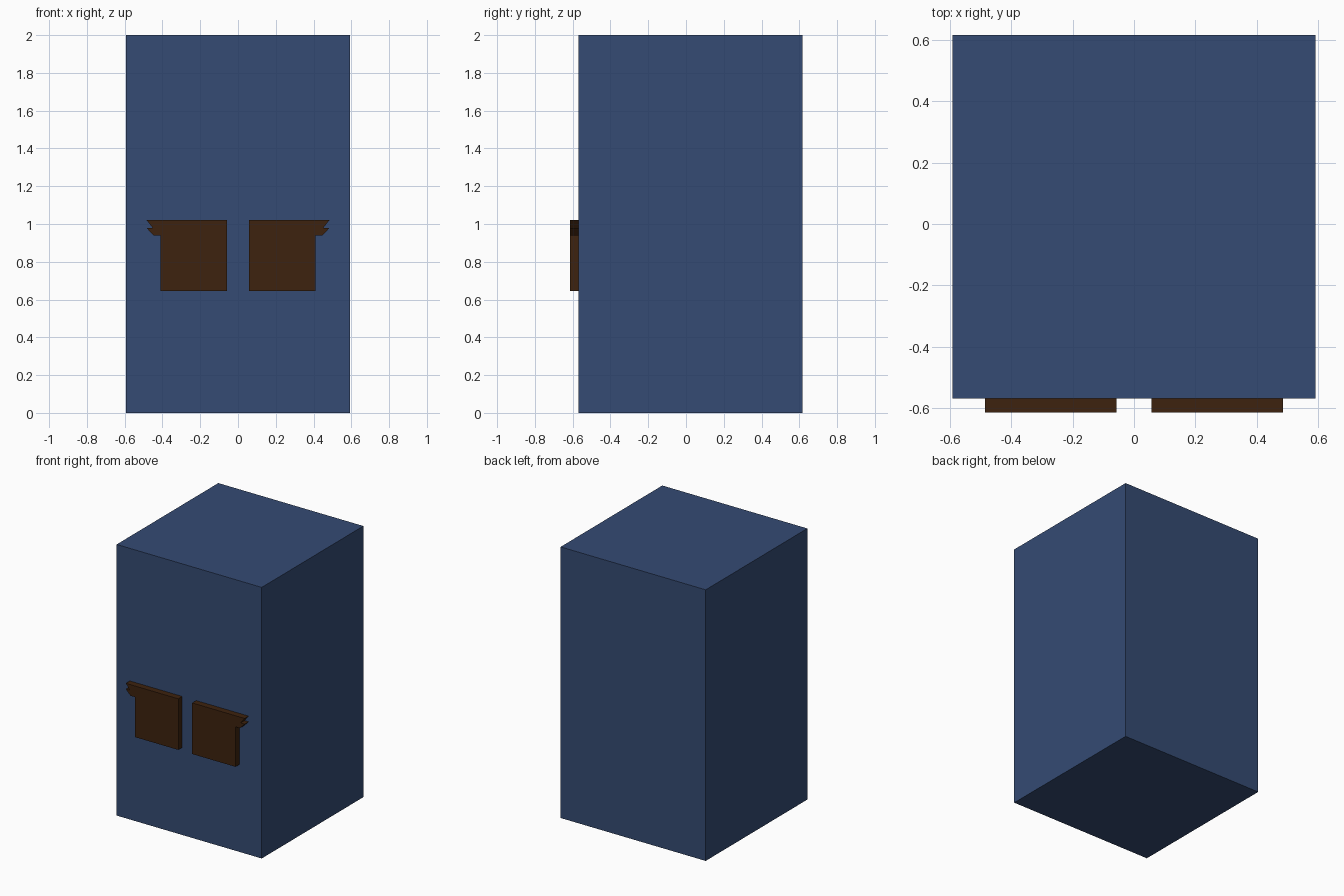
import bpy, bmesh

if "Cube" in bpy.data.objects:
    bpy.data.objects.remove(bpy.data.objects["Cube"])


def material(name, rgb):
    m = bpy.data.materials.new(name)
    m.diffuse_color = (*rgb, 1.0)
    m.use_nodes = True
    m.node_tree.nodes["Principled BSDF"].inputs["Base Color"].default_value = m.diffuse_color
    return m


def extruded(name, profile, y0, y1, mat):
    """Extrude an (x, z) profile from y0 to y1."""
    bm = bmesh.new()
    face = bm.faces.new([bm.verts.new((x, y0, z)) for x, z in profile])
    new = bmesh.ops.extrude_face_region(bm, geom=[face])["geom"]
    for v in new:
        if isinstance(v, bmesh.types.BMVert):
            v.co.y = y1
    bmesh.ops.recalc_face_normals(bm, faces=bm.faces[:])
    mesh = bpy.data.meshes.new(name)
    bm.to_mesh(mesh)
    bm.free()
    mesh.materials.append(mat)
    ob = bpy.data.objects.new(name, mesh)
    bpy.context.collection.objects.link(ob)
    return ob


blue = material("dark blue", (0.035, 0.070, 0.172))
brown = material("dark brown", (0.047, 0.016, 0.0044))

# Main block
H = 0.592
extruded("body", [(-H, 0), (H, 0), (H, 2), (-H, 2)], -0.569, 0.616, blue)

# Pair of raised front plates with notched outer corners
plate = [(0.057, 0.645), (0.41, 0.645), (0.41, 0.94), (0.447, 0.94),
         (0.485, 0.98), (0.452, 0.98), (0.485, 1.022), (0.057, 1.022)]
for side, s in (("left", -1), ("right", 1)):
    extruded(side + "_front_plate", [(s * x, z) for x, z in plate],
             -0.615, -0.568, brown)
